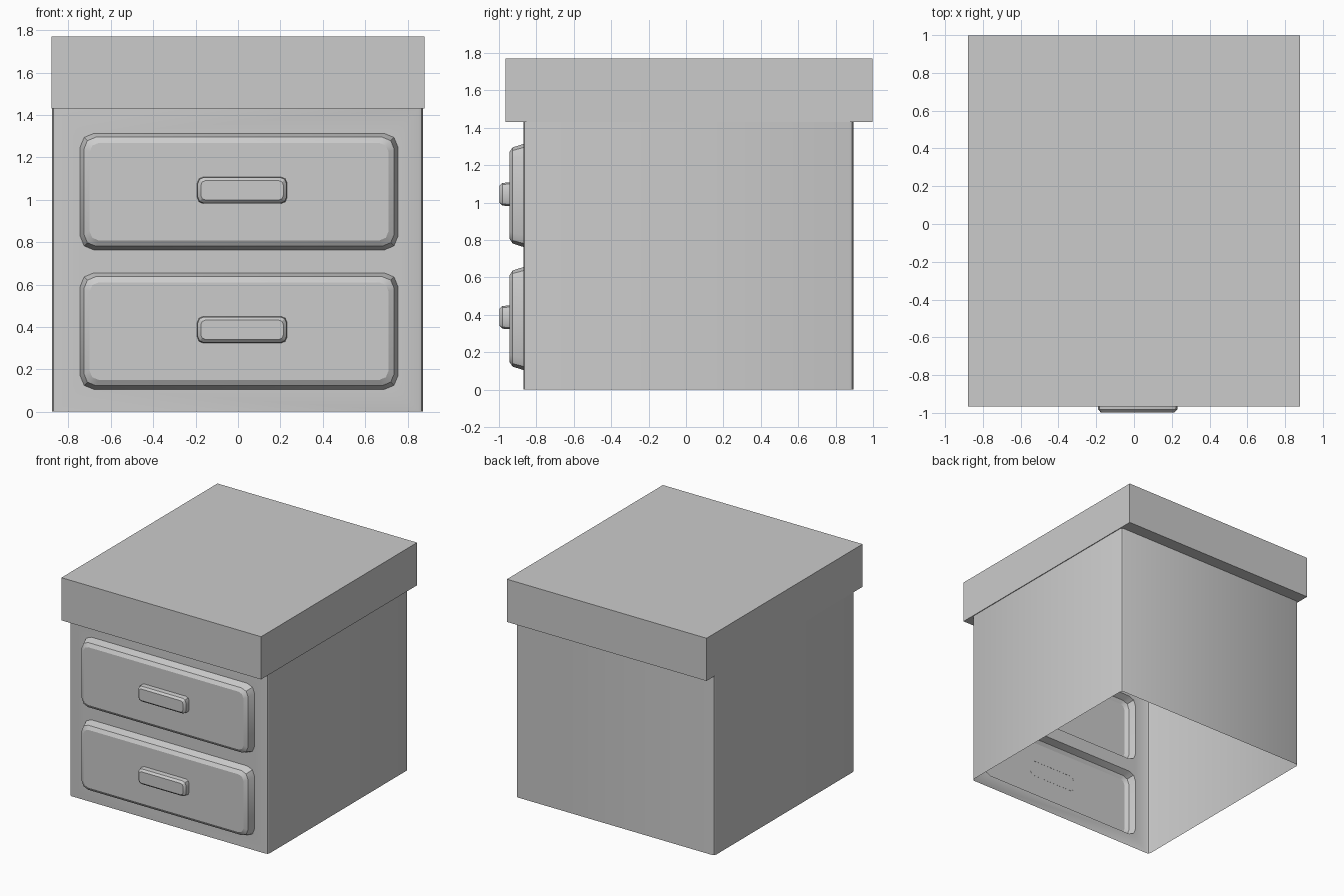
import bpy, bmesh, math

if "Cube" in bpy.data.objects:
    bpy.data.objects.remove(bpy.data.objects["Cube"])


def rounded_rect(x0, x1, v0, v1, r, seg=2):
    """Outline points, counter-clockwise from the top right corner."""
    pts = []
    corners = [(x1 - r, v1 - r), (x0 + r, v1 - r), (x0 + r, v0 + r), (x1 - r, v0 + r)]
    for k, (cx, cv) in enumerate(corners):
        for i in range(seg + 1):
            a = math.pi / 2 * (k + i / seg)
            pts.append((cx + r * math.cos(a), cv + r * math.sin(a)))
    return pts


def add_loop(bm, coords):
    verts = [bm.verts.new(c) for c in coords]
    edges = [bm.edges.new((verts[i - 1], verts[i])) for i in range(len(verts))]
    return verts, edges


def bridge(bm, a, b, skip=None):
    n = len(a)
    for i in range(n):
        if i != skip:
            j = (i + 1) % n
            bm.faces.new((a[i], a[j], b[j], b[i]))


def raised_panel(bm, x0, x1, z0, z1, r, profile):
    """Rounded panel pushed towards the front; profile = (inset, y) steps."""
    loops = []
    for inset, y in profile:
        pts = rounded_rect(x0 + inset, x1 - inset, z0 + inset, z1 - inset, max(r - inset * 0.5, 0.01))
        loops.append(add_loop(bm, [(x, y, z) for x, z in pts]))
    for (a, _), (b, _) in zip(loops, loops[1:]):
        bridge(bm, a, b)
    bm.faces.new(loops[-1][0])
    return loops[0]


def finish(bm, name):
    bmesh.ops.recalc_face_normals(bm, faces=bm.faces[:])
    for f in bm.faces:
        f.smooth = True
    me = bpy.data.meshes.new(name)
    bm.to_mesh(me)
    bm.free()
    me.set_sharp_from_angle(angle=math.radians(30))
    ob = bpy.data.objects.new(name, me)
    bpy.context.collection.objects.link(ob)
    return ob


FRONT, Z_SLAB, Z_TOP, SEG = -0.87, 1.43, 1.77, 2
DRAWER_BOTTOMS = (0.105, 0.763)

# Cabinet shell, open at the bottom, with the front left out for the drawers
bm = bmesh.new()
outline = rounded_rect(-0.877, 0.873, FRONT, 0.895, 0.022, SEG)
low, low_e = add_loop(bm, [(x, y, 0) for x, y in outline])
high, high_e = add_loop(bm, [(x, y, Z_SLAB) for x, y in outline])
left, right = 3 * SEG + 2, 3 * SEG + 3
bridge(bm, low, high, skip=left)

# Hollow drawer fronts standing out of the front wall
front_edges = [bm.edges.get(p) for p in (
    (low[left], low[right]), (high[left], high[right]),
    (low[left], high[left]), (low[right], high[right]))]
for z in DRAWER_BOTTOMS:
    rim = raised_panel(bm, -0.745, 0.755, z, z + 0.55, 0.065,
                       ((0, FRONT), (0.018, -0.927), (0.045, -0.945)))
    front_edges += rim[1]
bmesh.ops.triangle_fill(bm, edges=front_edges, use_beauty=True, normal=(0, -1, 0))

# Overhanging top slab
rect = ((0.879, 0.997), (-0.879, 0.997), (-0.879, -0.965), (0.879, -0.965))
under, under_e = add_loop(bm, [(x, y, Z_SLAB) for x, y in rect])
top, _ = add_loop(bm, [(x, y, Z_TOP) for x, y in rect])
bmesh.ops.triangle_fill(bm, edges=high_e + under_e, use_beauty=True, normal=(0, 0, -1))
bridge(bm, under, top)
bm.faces.new(top)
finish(bm, "cabinet")

# Handles
for name, z in zip(("lower_handle", "upper_handle"), DRAWER_BOTTOMS):
    bm = bmesh.new()
    raised_panel(bm, -0.193, 0.232, z + 0.218, z + 0.345, 0.03,
                 ((0, -0.944), (0.003, -0.982), (0.018, -0.998)))
    finish(bm, name)
